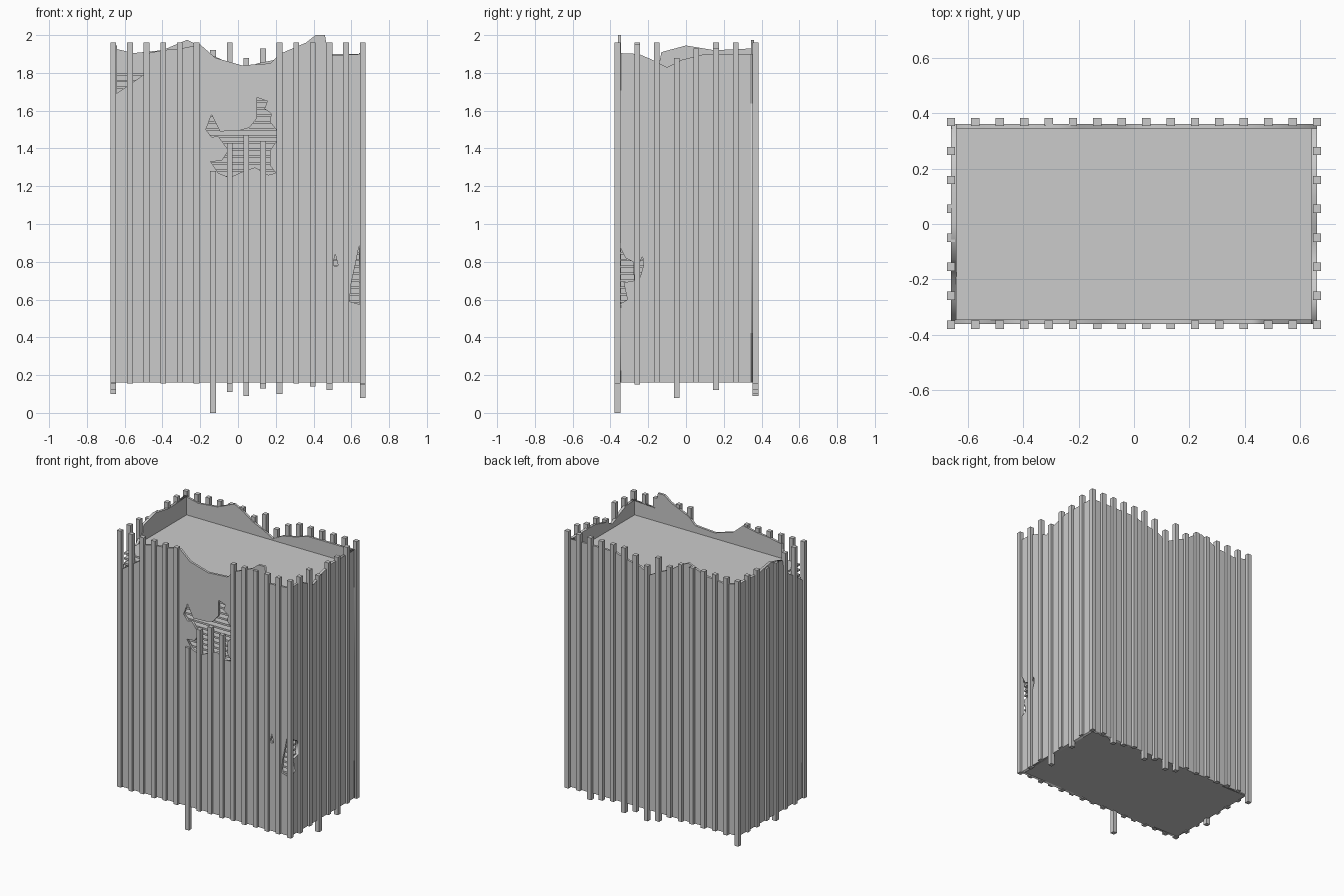
import bpy
from mathutils import Matrix, Vector

if "Cube" in bpy.data.objects:
    bpy.data.objects.remove(bpy.data.objects["Cube"])

HX, HY, Z0, DECK = 0.66, 0.36, 0.16, 1.80


def wall(name, outline, holes, origin, along_x, half):
    """Flat filled outline with holes, given thickness and stood upright."""
    cu = bpy.data.curves.new(name, 'CURVE')
    cu.dimensions = '2D'
    cu.fill_mode = 'BOTH'
    cu.extrude = half
    for pts in [outline] + holes:
        sp = cu.splines.new('POLY')
        sp.points.add(len(pts) - 1)
        for p, (u, v) in zip(sp.points, pts):
            p.co = (u, v, 0, 1)
        sp.use_cyclic_u = True
    ob = bpy.data.objects.new(name, cu)
    bpy.context.collection.objects.link(ob)
    if along_x:
        rot = Matrix(((1, 0, 0), (0, 0, -1), (0, 1, 0)))
    else:
        rot = Matrix(((0, 0, 1), (1, 0, 0), (0, 1, 0)))
    ob.matrix_world = Matrix.Translation(Vector(origin)) @ rot.to_4x4()
    bpy.ops.object.select_all(action='DESELECT')
    ob.select_set(True)
    bpy.context.view_layer.objects.active = ob
    bpy.ops.object.convert(target='MESH')


BOX_FACES = [(0, 2, 3, 1), (4, 5, 7, 6), (0, 1, 5, 4), (2, 6, 7, 3), (0, 4, 6, 2), (1, 3, 7, 5)]


def boxes(name, specs):
    """One object made of axis-aligned boxes (x0, x1, y0, y1, z0, z1)."""
    verts, faces = [], []
    for x0, x1, y0, y1, z0, z1 in specs:
        b = len(verts)
        verts += [(x, y, z) for z in (z0, z1) for y in (y0, y1) for x in (x0, x1)]
        faces += [tuple(b + i for i in f) for f in BOX_FACES]
    me = bpy.data.meshes.new(name)
    me.from_pydata(verts, [], faces)
    bpy.context.collection.objects.link(bpy.data.objects.new(name, me))


# Front wall: broken left corner, large central breach, right corner breach
front = [(-HX, Z0), (HX, Z0), (HX, .57), (.59, .59), (.6, .69), (.62, .78), (.64, .88),
         (HX, .9), (HX, 1.9), (.48, 1.89), (.46, 2), (.41, 2), (.36, 1.96), (.22, 1.9),
         (.17, 1.85), (.02, 1.84), (-.12, 1.88), (-.2, 1.95), (-.3, 1.93), (-.4, 1.92),
         (-.5, 1.9), (-.5, 1.79), (-.6, 1.72), (-HX, 1.68)]
breach = [(.1, 1.67), (.155, 1.65), (.14, 1.61), (.175, 1.585), (.17, 1.54), (.205, 1.495),
          (.205, 1.44), (.17, 1.39), (.17, 1.31), (.2, 1.27), (.16, 1.26), (.09, 1.3),
          (.03, 1.28), (-.045, 1.245), (-.105, 1.27), (-.145, 1.33), (-.085, 1.335),
          (-.05, 1.39), (-.105, 1.465), (-.14, 1.46), (-.17, 1.5), (-.14, 1.58),
          (-.095, 1.49), (.01, 1.495), (.06, 1.51), (.1, 1.56)]
chip = [(.515, .84), (.505, .8), (.51, .775), (.53, .78)]
wall("front_wall", front, [breach, chip], (0, -.353, 0), True, .008)

# Back wall
back = [(-HX, Z0), (HX, Z0), (HX, 1.9), (.3, 1.9), (.2, 1.87), (.1, 1.85), (.03, 1.81),
        (-.04, 1.85), (-.13, 1.89), (-.2, 1.94), (-.27, 1.975), (-.4, 1.92), (-.55, 1.905),
        (-HX, 1.93)]
wall("back_wall", back, [], (0, .353, 0), True, .008)

# Side walls
right = [(-HY, Z0), (HY, Z0), (HY, 1.9), (.1, 1.9), (-.02, 1.87), (-.1, 1.83), (-.18, 1.87),
         (-.25, 1.9), (-HY, 1.905), (-HY, .9), (-.32, .82), (-.28, .8), (-.275, .7),
         (-.33, .69), (-.31, .6), (-HY, .57)]
side_chip = [(-.23, .83), (-.225, .78), (-.245, .71), (-.255, .77)]
wall("right_wall", right, [side_chip], (.65, 0, 0), False, .0095)
left = [(-HY, Z0), (HY, Z0), (HY, 1.93), (.15, 1.92), (0, 1.945), (-.13, 1.91), (-.14, 1.86),
        (-.2, 1.79), (-.28, 1.74), (-HY, 1.68)]
wall("left_wall", left, [], (-.65, 0, 0), False, .0095)

# Stacked floor plates, base and roof deck
N = 45
pitch = (DECK - Z0) / N
boxes("floor_plates", [(-.642, .642, -.346, .346, Z0 + i * pitch - .013, Z0 + i * pitch)
                       for i in range(1, N + 1)])
boxes("base_slab", [(-.655, .655, -.355, .355, Z0, Z0 + .012)])

# Perimeter columns: column index -> special bottom / top heights
R = .015
bottoms = {"front": {6: 0.0},
           "back": {0: .10, 7: .11, 8: .09, 9: .13, 10: .10, 12: .14, 13: .12},
           "right": {1: .15, 3: .08, 5: .12},
           "left": {3: .12}}
tops = {"front": {6: 1.28, 7: 1.43, 8: 1.47, 9: 1.44},
        "back": {6: 1.92, 8: 1.88, 9: 1.93},
        "right": {1: 1.95, 3: 1.88, 4: 1.93, 5: 1.93},
        "left": {3: 1.93, 4: 1.93}}


def columns(side, spots):
    specs = []
    for i, x, y in spots:
        zb = bottoms[side].get(i, Z0 - .005 * (i % 2))
        zt = tops[side].get(i, 1.96)
        specs.append((x - R, x + R, y - R, y + R, zb, zt))
    boxes(side + "_columns", specs)


for side, y in (("front", -.363), ("back", .368)):
    columns(side, [(i, -.66 + i * .088, y) for i in range(16)])
for side, x in (("left", -.66), ("right", .66)):
    columns(side, [(i, x, -.363 + i * .1044) for i in range(1, 7)])
